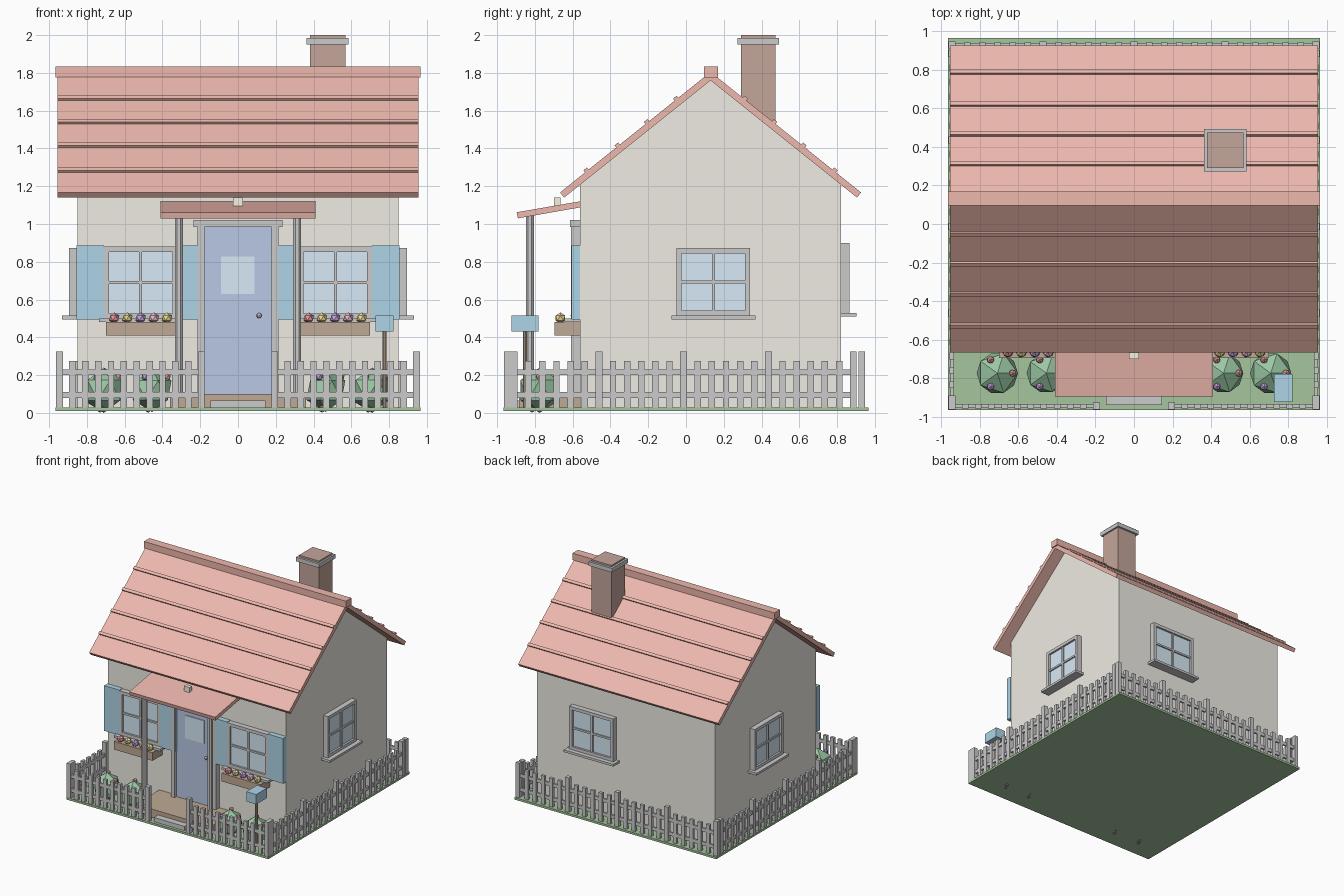
import bpy, bmesh, math
from mathutils import Matrix, Vector

if "Cube" in bpy.data.objects:
    bpy.data.objects.remove(bpy.data.objects["Cube"])

COL = dict(wall=(.86, .84, .77), roof=(.85, .48, .42), brick=(.56, .38, .33), glass=(.68, .82, .92),
           door=(.48, .58, .78), shutter=(.42, .66, .80), wood=(.52, .40, .30), grass=(.38, .56, .34),
           bush=(.33, .58, .37), red=(.80, .33, .36), yellow=(.85, .72, .30), purple=(.58, .38, .75),
           pink=(.85, .50, .60), cream=(.92, .89, .75))
MATS = {}
for key, c in COL.items():
    MATS[key] = bpy.data.materials.new(key)
    MATS[key].diffuse_color = (*c, 1)


def finish(name, bm, col):
    bmesh.ops.recalc_face_normals(bm, faces=bm.faces)
    me = bpy.data.meshes.new(name)
    bm.to_mesh(me)
    bm.free()
    if col:
        me.materials.append(MATS[col])
    ob = bpy.data.objects.new(name, me)
    bpy.context.collection.objects.link(ob)
    return ob


def boxes(name, items, col=None, M=Matrix()):
    """One object from boxes given as x0, x1, y0, y1, z0, z1."""
    bm = bmesh.new()
    for x0, x1, y0, y1, z0, z1 in items:
        T = Matrix.Translation(((x0 + x1) / 2, (y0 + y1) / 2, (z0 + z1) / 2))
        S = Matrix.Diagonal((x1 - x0, y1 - y0, z1 - z0, 1))
        bmesh.ops.create_cube(bm, size=1, matrix=M @ T @ S)
    return finish(name, bm, col)


def prism(name, pts, hx, col):
    """Side profile (y, z) extruded across x from -hx to hx."""
    bm = bmesh.new()
    f = bm.faces.new([bm.verts.new((-hx, y, z)) for y, z in pts])
    r = bmesh.ops.extrude_face_region(bm, geom=[f])
    bmesh.ops.translate(bm, vec=(2 * hx, 0, 0),
                        verts=[v for v in r['geom'] if isinstance(v, bmesh.types.BMVert)])
    return finish(name, bm, col)


def balls(name, centres, r, col):
    bm = bmesh.new()
    for c in centres:
        bmesh.ops.create_icosphere(bm, subdivisions=1, radius=r, matrix=Matrix.Translation(c))
    return finish(name, bm, col)


def post(name, x, y, z0, z1, r, col=None, n=8):
    bm = bmesh.new()
    bmesh.ops.create_cone(bm, cap_ends=True, segments=n, radius1=r, radius2=r, depth=z1 - z0,
                          matrix=Matrix.Translation((x, y, (z0 + z1) / 2)) @ Matrix.Rotation(math.pi / n, 4, 'Z'))
    return finish(name, bm, col)


def window(name, x, y, angle, w, z0, z1):
    """Local frame: wall plane at y = 0, outside towards -y."""
    M = Matrix.Translation((x, y, 0)) @ Matrix.Rotation(angle, 4, 'Z')
    h, t, zc, m = w / 2, .027, (z0 + z1) / 2, .008
    boxes(name + "_frame", [(-h, -h + t, -.045, 0, z0, z1), (h - t, h, -.045, 0, z0, z1),
                            (-h + t, h - t, -.045, 0, z1 - t, z1), (-h + t, h - t, -.045, 0, z0, z0 + t),
                            (-m, m, -.04, 0, z0 + t, z1 - t), (-h + t, h - t, -.039, 0, zc - m, zc + m),
                            (-h - .027, h + .027, -.082, 0, z0 - .02, z0)], None, M)
    boxes(name + "_glass", [(-h + t, h - t, -.028, -.002, z0 + t, z1 - t)], 'glass', M)


# ground and house body
boxes("ground", [(-.965, .965, -.965, .965, .01, .028)], 'grass')
prism("house_walls", [(-.56, .02), (.82, .02), (.82, 1.208), (.13, 1.76), (-.56, 1.208)], .85, 'wall')

# roof slopes, tile battens and ridge
for s, side in ((1, "front"), (-1, "back")):
    fy = lambda d: .13 - s * d
    prism(side + "_roof", [(fy(0), 1.805), (fy(.797), 1.167), (fy(.775), 1.14), (fy(0), 1.76)], .955, 'roof')
    for i, d in enumerate((.18, .335, .49, .655)):
        M = Matrix.Translation((0, fy(d), 1.805 - .8 * d)) @ Matrix.Rotation(s * math.atan(.8), 4, 'X')
        boxes(f"{side}_batten_{i}", [(-.955, .955, -.012, .012, -.01, .014)], 'roof', M)
boxes("roof_ridge", [(-.965, .965, .095, .17, 1.775, 1.833)], 'roof')

# chimney
boxes("chimney", [(.38, .57, .29, .475, 1.45, 2.0)], 'brick')
boxes("chimney_cap", [(.363, .585, .272, .493, 1.95, 1.985)])

# windows
window("right_window", .85, .145, math.pi / 2, .39, .515, .872)
window("left_window", -.85, .145, -math.pi / 2, .39, .515, .872)
window("back_window", .30, .82, math.pi, .42, .53, .90)

# front windows with shutters and flower boxes
FLOWERS = ('red', 'yellow', 'purple', 'pink', 'yellow')
for s, side in ((-1, "left"), (1, "right")):
    x = .515 * s
    window(f"front_{side}_window", x, -.56, 0, .39, .5, .88)
    boxes(f"front_{side}_shutters", [(x - .34, x - .195, -.605, -.56, .495, .885),
                                     (x + .195, x + .34, -.605, -.56, .495, .885)], 'shutter')
    boxes(f"{side}_flower_box", [(x - .185, x + .185, -.695, -.56, .41, .48)], 'wood')
    for i, c in enumerate(FLOWERS):
        balls(f"{side}_box_flower_{i}", [(x + .07 * (i - 2), -.665, .502)], .03, c)

# door
boxes("door", [(-.18, .18, -.585, -.56, .1, .985)], 'door')
boxes("door_frame", [(-.215, -.178, -.61, -.56, .03, .985), (.178, .215, -.61, -.56, .03, .985),
                     (-.235, .235, -.615, -.56, .985, 1.02)])
boxes("door_glass", [(-.09, .088, -.592, -.58, .63, .828)], 'glass')
bm = bmesh.new()
bmesh.ops.create_uvsphere(bm, u_segments=8, v_segments=6, radius=.014, matrix=Matrix.Translation((.112, -.597, .515)))
finish("door_knob", bm, None)

# porch
boxes("porch_floor", [(-.36, .36, -.885, -.56, .025, .1)], 'wood')
boxes("porch_step", [(-.145, .145, -.94, -.885, .025, .065)])
prism("porch_roof", [(-.56, 1.12), (-.897, 1.062), (-.89, 1.03), (-.56, 1.088)], .41, 'roof')
for s, side in ((-1, "left"), (1, "right")):
    post(side + "_porch_post", .313 * s, -.827, .1, 1.05, .023)
boxes("porch_light", [(-.027, .027, -.70, -.665, 1.09, 1.14)], 'cream')

# mailbox
post("mailbox_post", .775, -.853, .02, .45, .011, 'wood')
boxes("mailbox", [(.727, .822, -.925, -.78, .43, .515)], 'shutter')

# bushes with blossoms above and near the ground
for i, (x, r) in enumerate(((-.71, .12), (-.455, .115), (.465, .115), (.71, .12))):
    c = Vector((x, -.775, .12))
    balls(f"bush_{i}", [c], r, 'bush')
    balls(f"bush_{i}_red_blossoms", [c + Vector(v) for v in ((-.035, .07, .08), (.08, 0, .07), (-.02, -.04, -.098))],
          .021, 'red')
    balls(f"bush_{i}_purple_blossoms", [c + Vector((-.035, -.07, .07))], .021, 'purple')


def fence(name, start, end, post_at, between):
    """Straight picket run; post_at are fractions that carry a taller post."""
    a, b = Vector(start), Vector(end)
    L = (b - a).length
    M = Matrix.Translation((a.x, a.y, 0)) @ Matrix.Rotation(math.atan2(b.y - a.y, b.x - a.x), 4, 'Z')
    items = [(0, L, -.008, .008, z, z + .03) for z in (.08, .2)]
    items += [(L * f - .018, L * f + .018, -.018, .018, .02, .325) for f in post_at]
    for f, g in zip(post_at, post_at[1:]):
        for k in range(1, between + 1):
            u = L * (f + (g - f) * k / (between + 1))
            items.append((u - .017, u + .017, -.013, .011, .028, .275))
    boxes(name, items, None, M)


# fence
Q = (0, .25, .5, .75, 1)
fence("front_left_fence", (-.945, -.945), (-.195, -.945), (0, 1), 10)
fence("front_right_fence", (.195, -.945), (.945, -.945), (0, 1), 10)
fence("back_fence", (.945, .93), (-.945, .93), Q, 5)
fence("right_fence", (.945, -.91), (.945, .885), Q, 5)
fence("left_fence", (-.945, .885), (-.945, -.91), Q, 5)

for m in bpy.data.materials:
    if m.users and not m.is_grease_pencil:
        m.use_nodes = True
        m.node_tree.nodes["Principled BSDF"].inputs["Base Color"].default_value = m.diffuse_color
